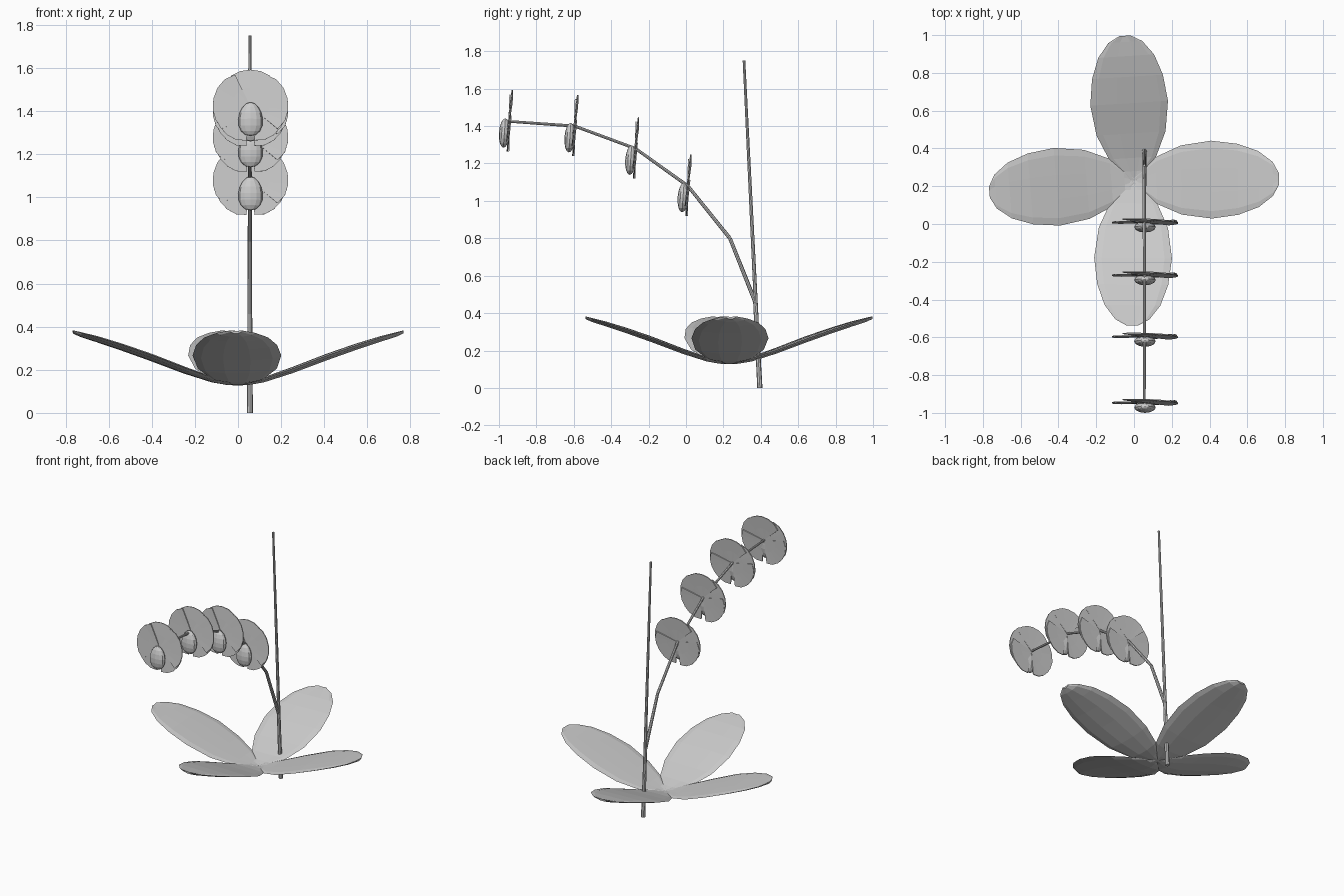
import bpy, bmesh, math
from mathutils import Vector, Matrix

if "Cube" in bpy.data.objects:
    bpy.data.objects.remove(bpy.data.objects["Cube"])


def finish(bm, name):
    bmesh.ops.recalc_face_normals(bm, faces=bm.faces)
    me = bpy.data.meshes.new(name)
    bm.to_mesh(me)
    bm.free()
    ob = bpy.data.objects.new(name, me)
    bpy.context.collection.objects.link(ob)
    return ob


def rods(name, pts, radii, sides=8):
    """Chain of straight tapered rods through the points."""
    bm = bmesh.new()
    for i in range(len(pts) - 1):
        a, b = Vector(pts[i]), Vector(pts[i + 1])
        d = b - a
        m = Matrix.Translation((a + b) / 2) @ d.to_track_quat('Z', 'Y').to_matrix().to_4x4()
        bmesh.ops.create_cone(bm, cap_ends=True, segments=sides, radius1=radii[i],
                              radius2=radii[i + 1], depth=d.length, matrix=m)
    return finish(bm, name)


X = 0.055

# Support stake
rods("support_stake", [(X, 0.395, 0), (X, 0.31, 1.75)], [0.012, 0.007])

# Arching flower stem
nodes = [(0.01, 1.08), (-0.27, 1.28), (-0.595, 1.40), (-0.945, 1.425)]
path = [(0.395, 0.0), (0.37, 0.46), (0.235, 0.80)] + nodes
rods("flower_stem", [(X, y, z) for y, z in path],
     [0.014, 0.011, 0.010, 0.009, 0.008, 0.008, 0.007])

# Leaves: (distance, half width, height of midrib)
LEAF = [(0.0, 0.012, 0.130), (0.05, 0.06, 0.137), (0.12, 0.125, 0.153), (0.25, 0.183, 0.197),
        (0.41, 0.206, 0.258), (0.55, 0.188, 0.307), (0.66, 0.148, 0.342),
        (0.735, 0.09, 0.363), (0.768, 0.03, 0.374)]


def leaf(name, angle):
    bm = bmesh.new()
    rows = []
    for d, w, z in LEAF:
        t = 0.016 * math.sqrt(w / 0.206)
        ring = []
        for k in range(10):
            a = math.tau * k / 10
            s = math.cos(a)
            ring.append(bm.verts.new((d, w * s, z + t * math.sin(a) + 0.008 * s * s)))
        rows.append(ring)
    for r0, r1 in zip(rows, rows[1:]):
        for k in range(10):
            j = (k + 1) % 10
            bm.faces.new((r0[k], r0[j], r1[j], r1[k]))
    bm.faces.new(rows[0])
    bm.faces.new(rows[-1])
    ob = finish(bm, name)
    ob.location = (0, 0.23, 0)
    ob.rotation_euler.z = math.radians(angle)


for name, angle in (("leaf_right", 0.7), ("leaf_back", 93.6),
                    ("leaf_left", 184.6), ("leaf_front", 269.3)):
    leaf(name, angle)


# Blossoms: overlapping petals forming a round disc, with a rounded lip in front
def petal(bm, centre, spread, offset, radius):
    n = 6
    hub = bm.verts.new((0, offset * 0.3, 0))
    mid, rim = [], []
    for k in range(n + 1):
        u = 2 * k / n - 1
        a = math.radians(centre + u * spread)
        r = radius * (1 - 0.07 * u ** 4)
        for ring, f in ((mid, 0.5), (rim, 1.0)):
            ring.append(bm.verts.new((r * f * math.cos(a), offset * f + 0.004 * u * f,
                                      r * f * math.sin(a))))
    for k in range(n):
        bm.faces.new((hub, mid[k], mid[k + 1]))
        bm.faces.new((mid[k], rim[k], rim[k + 1], mid[k + 1]))


for i, (y, z) in enumerate(nodes, 1):
    bm = bmesh.new()
    for c in (90, 215, 325):
        petal(bm, c, 48, 0.004, 0.171)
    for c in (12, 168):
        petal(bm, c, 52, -0.003, 0.176)
    ob = finish(bm, f"blossom_petals_{i}")
    ob.location = (X + 0.003, y, z - 0.003)
    ob.rotation_euler.x = math.radians(-4)
    mod = ob.modifiers.new("thickness", 'SOLIDIFY')
    mod.thickness = 0.006
    mod.offset = 0

    bm = bmesh.new()
    bmesh.ops.create_uvsphere(bm, u_segments=12, v_segments=8, radius=1)
    for v in bm.verts:
        v.co.x *= 0.057 * (1 - 0.12 * v.co.z)
        v.co.y *= 0.029
        v.co.z *= 0.079
    lip = finish(bm, f"blossom_lip_{i}")
    lip.location = (X + 0.003, y - 0.026, z - 0.062)
    lip.rotation_euler.x = math.radians(-4)
